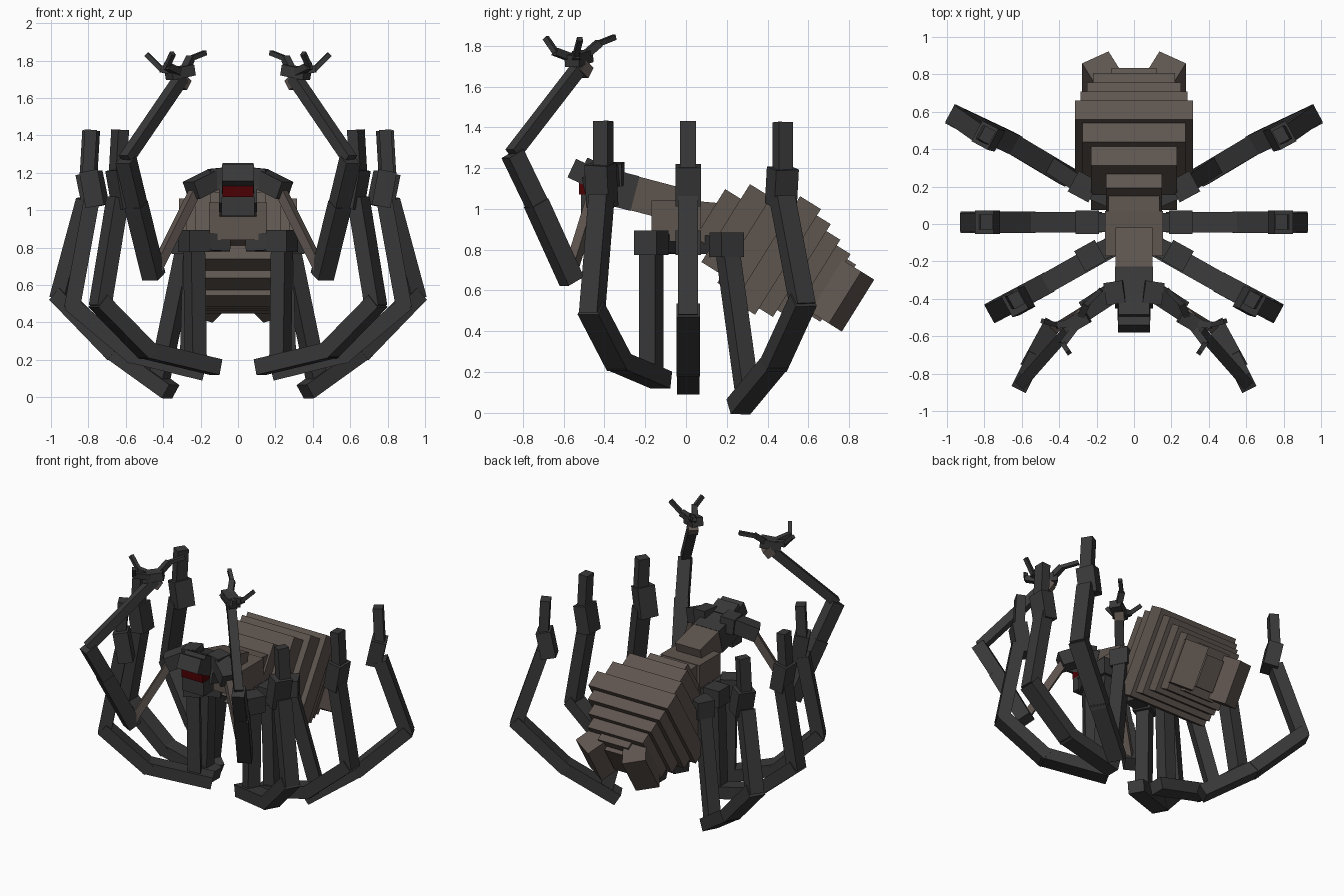
import bpy, math
from mathutils import Vector, Matrix

if "Cube" in bpy.data.objects:
    bpy.data.objects.remove(bpy.data.objects["Cube"])


def material(name, rgb):
    m = bpy.data.materials.new(name)
    m.diffuse_color = (*rgb, 1)
    m.use_nodes = True
    m.node_tree.nodes["Principled BSDF"].inputs["Base Color"].default_value = m.diffuse_color
    return m


DARK = material("charcoal", (0.040, 0.040, 0.041))
BROWN = material("dusty_brown", (0.112, 0.090, 0.077))
RED = material("deep_red", (0.070, 0.0, 0.001))


def box(name, center, size, mat, rot=None):
    """Box with full sizes, turned by a 3x3 matrix."""
    bpy.ops.mesh.primitive_cube_add(size=1)
    o = bpy.context.object
    o.name = name
    r = rot.to_4x4() if rot else Matrix.Identity(4)
    o.matrix_world = Matrix.Translation(center) @ r @ Matrix.Diagonal((*size, 1))
    o.data.materials.append(mat)
    return o


def beam(name, a, b, wide, deep, mat=DARK, side=None, ext=0.0):
    """Box running from a to b; 'wide' is measured along the side vector."""
    a, b = Vector(a), Vector(b)
    z = (b - a).normalized()
    x = Vector(side) if side else z.cross(Vector((0, 0, 1)))
    x = (x - z * x.dot(z)).normalized()
    y = z.cross(x)
    rot = Matrix((x, y, z)).transposed()
    return box(name, (a + b) / 2, (wide, deep, (b - a).length + 2 * ext), mat, rot)


def both(fn, name, a, b, *args, side=None, **kw):
    """Build a beam on the right and its mirror image on the left."""
    for s, tag in ((1, "right"), (-1, "left")):
        f = lambda p: (p[0] * s, p[1], p[2])
        fn(f"{name}_{tag}", f(a), f(b), *args, side=f(side) if side else None, **kw)


# Walking legs: hip, drop, foot, shin, elbow, wrist, tip
LEGS = {
    "front": dict(hip=(.235, -.17, .835), low=(.225, -.17, .16), foot=(.135, -.13, .165),
                  knee=(.49, -.33, .25), elbow=(.735, -.46, .50), wrist=(.645, -.415, 1.05),
                  cuff=((.60, -.41, 1.01), (.637, -.42, 1.22)), tip=(.63, -.405, 1.43)),
    "middle": dict(hip=(.25, .01, .835), low=(.27, .01, .15), foot=(.20, .01, .135),
                   knee=(.57, .01, .225), elbow=(.885, .01, .49), wrist=(.785, .01, 1.04),
                   cuff=((.765, .01, 1.02), (.80, .01, 1.21)), tip=(.787, .01, 1.43)),
    "back": dict(hip=(.27, .20, .825), low=(.42, .30, .10), foot=(.375, .265, .04),
                 knee=(.66, .435, .245), elbow=(.945, .57, .54), wrist=(.81, .475, 1.04),
                 cuff=((.76, .465, 1.02), (.797, .475, 1.20)), tip=(.785, .475, 1.425)),
}
for n, g in LEGS.items():
    d = Vector(g["elbow"]) - Vector(g["foot"])
    side = (-d.y, d.x, 0)
    root = (.06, g["hip"][1] * .55, .825)
    hip, low = Vector(g["hip"]), Vector(g["low"])
    both(beam, f"{n}_hip", root, g["hip"], .10, .09, side=side)
    both(beam, f"{n}_hip_knob", hip - Vector((0, 0, .06)), hip + Vector((0, 0, .06)),
         .125, .125, side=side)
    both(beam, f"{n}_drop_leg", hip, low, .09, .085, side=side)
    both(beam, f"{n}_foot_leg", g["foot"], g["knee"], .11, .085, side=side, ext=.02)
    both(beam, f"{n}_shin", g["knee"], g["elbow"], .115, .085, side=side, ext=.02)
    both(beam, f"{n}_long_leg", g["elbow"], g["wrist"], .10, .085, side=side, ext=.015)
    both(beam, f"{n}_cuff", *g["cuff"], .125, .10, side=side)
    t = g["tip"]
    both(beam, f"{n}_tip", (t[0] + .015, t[1], 1.17), t, .08, .065, side=side)

# Raised front arms
both(beam, "arm_root", (.23, -.44, 1.10), (.44, -.57, .68), .05, .05, BROWN)
both(beam, "arm_lower", (.45, -.56, .645), (.545, -.735, 1.03), .095, .095)
both(beam, "arm_middle", (.53, -.71, .98), (.60, -.85, 1.27), .085, .09)
both(beam, "arm_upper", (.60, -.85, 1.27), (.30, -.51, 1.71), .06, .06)
both(beam, "arm_wrist", (.315, -.52, 1.66), (.29, -.495, 1.71), .065, .065, BROWN)
both(beam, "arm_palm", (.25, -.49, 1.75), (.37, -.56, 1.725), .08, .06)
FINGERS = (((.29, -.51, 1.74), (.255, -.43, 1.81), (.18, -.355, 1.84)),
           ((.33, -.53, 1.74), (.41, -.54, 1.755), (.485, -.52, 1.83)),
           ((.32, -.56, 1.74), (.38, -.64, 1.77), (.35, -.685, 1.835)))
for i, (a, b, c) in enumerate(FINGERS):
    both(beam, f"finger_{i}_base", a, b, .038, .038, ext=.005)
    both(beam, f"finger_{i}_end", b, c, .026, .026, ext=.005)

# Thorax blocks and neck with a dark front section
X = (1, 0, 0)
box("thorax", (0, -.05, .94), (.31, .24, .20), BROWN)
beam("waist", (0, .03, .96), (0, .25, .94), .27, .16, BROWN, X)
beam("neck", (0, -.42, 1.12), (0, -.04, 1.02), .20, .17, BROWN, X)
beam("neck_front", (0, -.43, 1.122), (0, -.25, 1.075), .205, .175, DARK, X)

# Head with red face and jaw
beam("head", (0, -.56, 1.20), (0, -.42, 1.135), .17, .10, DARK, X)
beam("brow", (0, -.50, 1.215), (0, -.40, 1.17), .165, .08, DARK, X)
box("face", (0, -.475, 1.12), (.168, .10, .10), RED)
box("jaw", (0, -.46, 1.02), (.175, .11, .10), DARK)
both(beam, "shoulder_inner", (.05, -.36, 1.175), (.15, -.375, 1.165), .12, .11)
both(beam, "shoulder_outer", (.12, -.37, 1.17), (.25, -.455, 1.105), .11, .10)

# Abdomen: stacked slabs along a tilted axis
U, V = Vector((0, .85, -.53)).normalized(), Vector((0, .53, .85)).normalized()
MID = Vector((0, .50, .74))
ROT = Matrix((Vector(X), U, V)).transposed()
SLABS = ((-.45, -.36, .14, .15), (-.36, -.24, .225, .23), (-.24, -.12, .27, .275),
         (-.12, 0, .305, .315), (0, .08, .268, .285), (.08, .16, .228, .25),
         (.16, .24, .195, .22), (.24, .29, .165, .12), (.29, .32, .11, .07))
for i, (t0, t1, hv, hx) in enumerate(SLABS):
    box(f"abdomen_slab_{i}", MID + U * (t0 + t1) / 2, (2 * hx, t1 - t0, 2 * hv), BROWN, ROT)

# Splayed tail blocks
for s, tag in ((1, "right"), (-1, "left")):
    turn = ROT @ Matrix.Rotation(-s * math.radians(28), 3, 'Z')
    box(f"tail_{tag}", MID + U * .27 + Vector((s * .155, 0, 0)), (.16, .22, .30), BROWN, turn)
